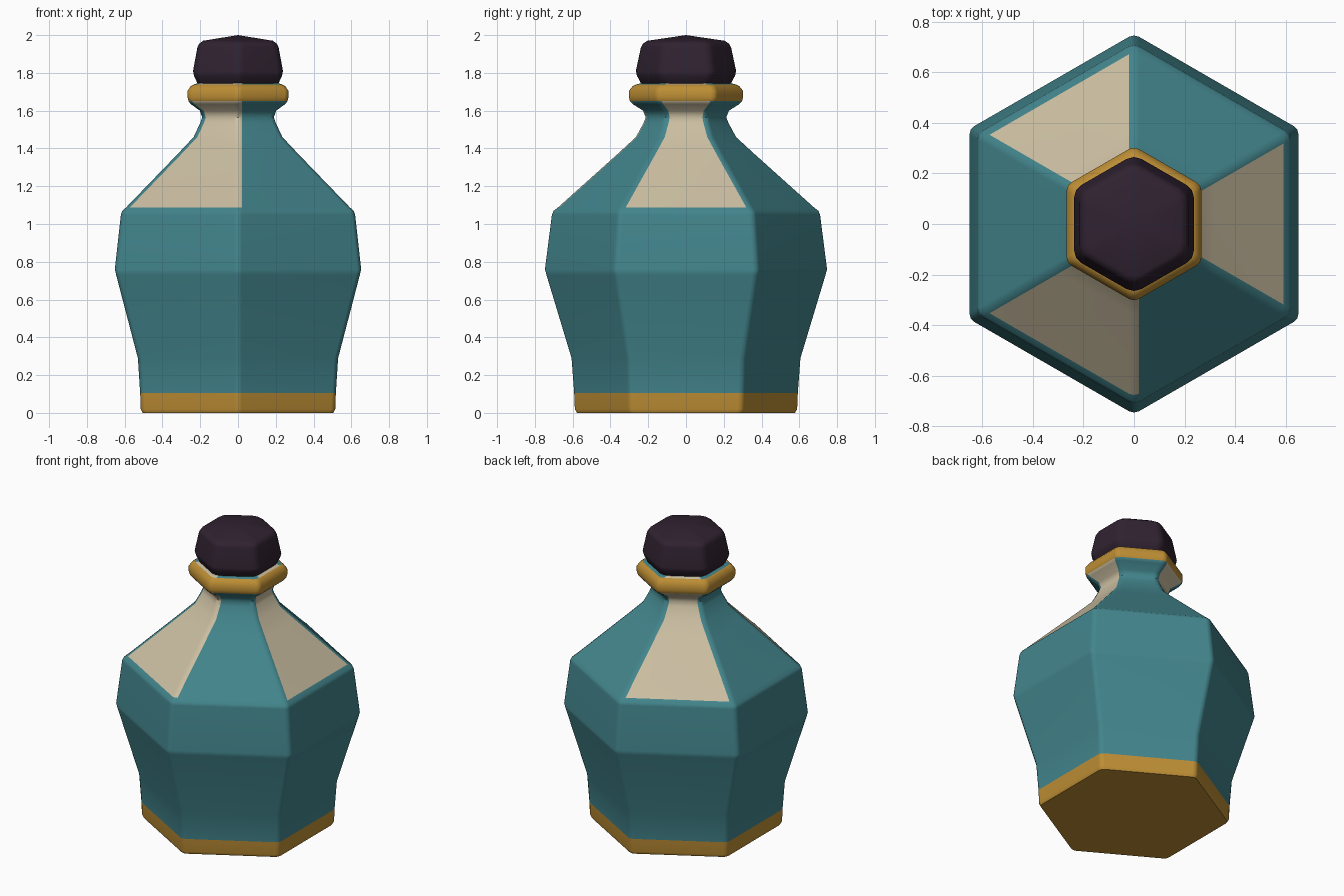
import bpy
import bmesh
import math
from mathutils import Vector

if "Cube" in bpy.data.objects:
    bpy.data.objects.remove(bpy.data.objects["Cube"])


def material(name, rgb):
    m = bpy.data.materials.new(name)
    m.use_nodes = True
    color = (*rgb, 1)
    m.diffuse_color = color
    node = next(n for n in m.node_tree.nodes if n.type == "BSDF_PRINCIPLED")
    node.inputs["Base Color"].default_value = color
    node.inputs["Roughness"].default_value = 0.7
    return m


TEAL = material("teal glaze", (0.055, 0.235, 0.265))
CREAM = material("cream panel", (0.60, 0.52, 0.36))
GOLD = material("gold trim", (0.51, 0.27, 0.035))
PLUM = material("dark plum", (0.029, 0.016, 0.030))


def hexagon(apothem, z, width):
    """Hexagon ring with points on the y axis; each corner is rounded by three points."""
    radius = apothem / math.cos(math.pi / 6)
    corners = [Vector((math.cos(a), math.sin(a), 0)) * radius
               for a in (math.radians(30 + 60 * i) for i in range(6))]
    ring = []
    for i, c in enumerate(corners):
        before = c + (corners[i - 1] - c).normalized() * width
        after = c + (corners[(i + 1) % 6] - c).normalized() * width
        middle = c * (1 - width * 0.27 / radius)
        ring += [before, middle, after]
    return [p + Vector((0, 0, z)) for p in ring]


def hex_lathe(name, profile, materials, rule, width, apex=None):
    """Loft rounded hexagons along (apothem, z) pairs; rule picks the material."""
    bm = bmesh.new()
    rings = [[bm.verts.new(p) for p in hexagon(a, z, width)] for a, z in profile]
    for low, high in zip(rings, rings[1:]):
        for k in range(len(low)):
            j = (k + 1) % len(low)
            f = bm.faces.new((low[k], low[j], high[j], high[k]))
            f.material_index = rule(k, f.calc_center_median().z)
    bottom = bm.faces.new(rings[0][::-1])
    bottom.material_index = rule(0, profile[0][1])
    top = rings[-1]
    if apex:
        tip = bm.verts.new((0, 0, apex))
        for k in range(len(top)):
            bm.faces.new((top[k], top[(k + 1) % len(top)], tip))
    else:
        bm.faces.new(top)
    mesh = bpy.data.meshes.new(name)
    bm.to_mesh(mesh)
    bm.free()
    for m in materials:
        mesh.materials.append(m)
    obj = bpy.data.objects.new(name, mesh)
    bpy.context.collection.objects.link(obj)
    bpy.ops.object.select_all(action="DESELECT")
    obj.select_set(True)
    bpy.context.view_layer.objects.active = obj
    bpy.ops.object.shade_smooth_by_angle(angle=math.radians(40))
    weighted = obj.modifiers.new("flat panels", "WEIGHTED_NORMAL")
    weighted.keep_sharp = True
    return obj


def flask_color(segment, z):
    # Gold foot and collar, alternating cream shoulders, teal elsewhere
    if z < 0.105 or 1.645 < z < 1.735:
        return 2
    corner, part = divmod(segment, 3)
    panel = part == 2 and corner % 2 == 1
    front_edge = corner == 4 and part < 2
    return 1 if z > 1.085 and (panel or front_edge) else 0


# Flask: foot, belly, shoulder, neck and collar
flask_profile = [
    (0.505, 0), (0.515, 0.02), (0.518, 0.105), (0.53, 0.29),
    (0.645, 0.73), (0.652, 0.76), (0.62, 1.05), (0.612, 1.07), (0.592, 1.088),
    (0.315, 1.375), (0.235, 1.46), (0.20, 1.535), (0.19, 1.565), (0.202, 1.60),
    (0.25, 1.635), (0.262, 1.65), (0.267, 1.67), (0.267, 1.705),
    (0.25, 1.73), (0.235, 1.738), (0.20, 1.75),
]
hex_lathe("flask", flask_profile, [TEAL, CREAM, GOLD], flask_color, 0.023)

# Stopper with a shallow pointed top
stopper_profile = [
    (0.195, 1.735), (0.215, 1.745), (0.233, 1.785), (0.238, 1.81),
    (0.215, 1.935), (0.205, 1.955), (0.185, 1.97),
]
hex_lathe("stopper", stopper_profile, [PLUM], lambda k, z: 0, 0.035, apex=2.0)
